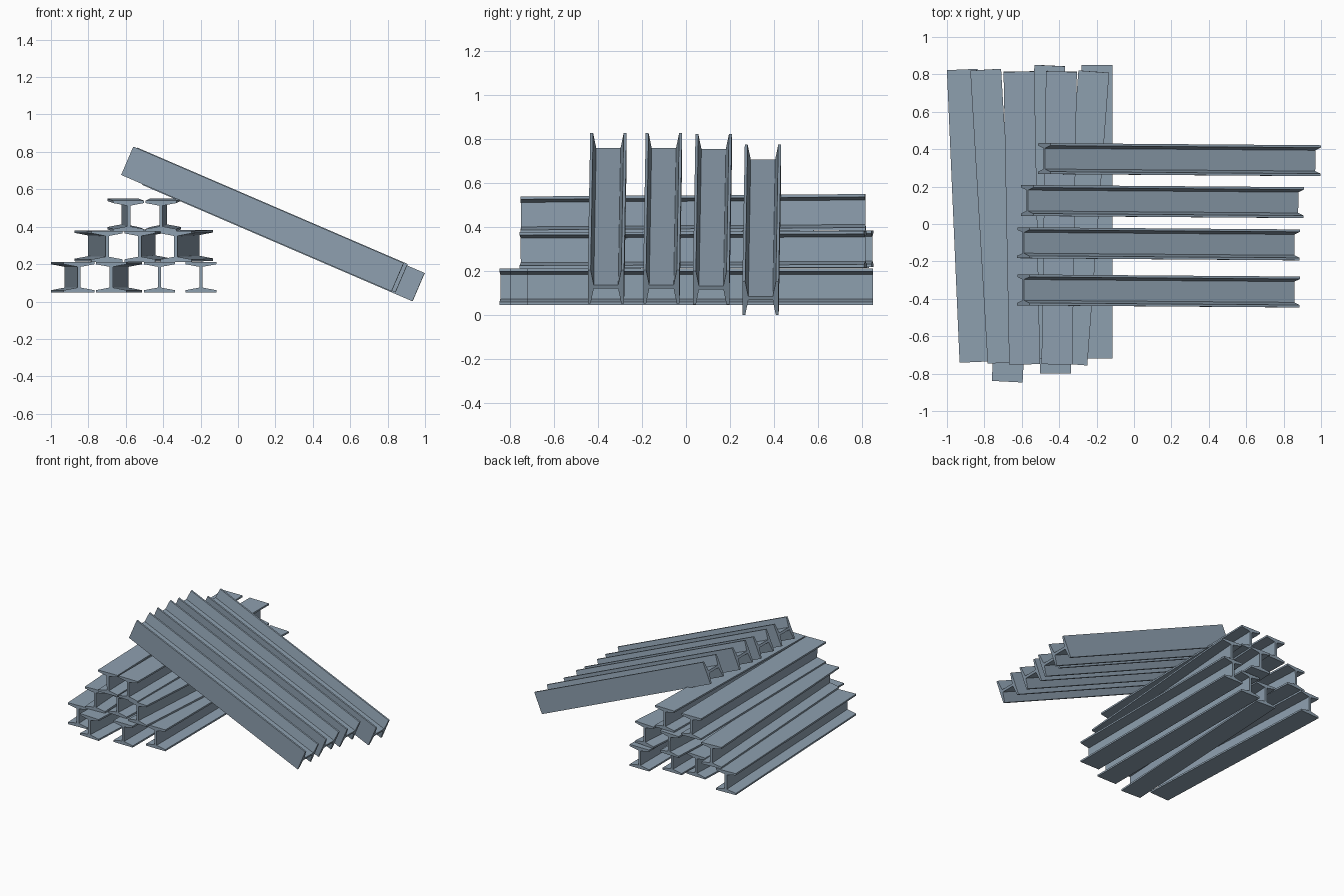
import bpy
import bmesh
from math import sin, cos, radians
from mathutils import Vector

if "Cube" in bpy.data.objects:
    bpy.data.objects.remove(bpy.data.objects["Cube"])

W, H, WEB = 0.0825, 0.0825, 0.009      # half flange width, half depth, half web
TIP, ROOT = 0.013, 0.027               # flange thickness at tip and at web

# Blue-grey steel
steel = bpy.data.materials.new("steel")
steel.diffuse_color = (0.27, 0.35, 0.43, 1)
steel.use_nodes = True
steel.node_tree.nodes["Principled BSDF"].inputs["Base Color"].default_value = steel.diffuse_color

# I-section with tapered flanges, mirrored from one quarter
quarter = [(W, H), (W, H - TIP), (WEB, H - ROOT)]
right = quarter + [(x, -z) for x, z in reversed(quarter)]
PROFILE = right + [(-x, z) for x, z in reversed(right)]


def beam(name, p0, p1, up):
    """Extrude the I-section from p0 to p1; up is the depth direction."""
    p0, p1 = Vector(p0), Vector(p1)
    d = (p1 - p0).normalized()
    side = d.cross(Vector(up)).normalized()
    depth = side.cross(d)
    n = len(PROFILE)
    verts = [p + side * x + depth * z for p in (p0, p1) for x, z in PROFILE]
    faces = [(i, (i + 1) % n, n + (i + 1) % n, n + i) for i in range(n)]
    # end caps: two flanges and the web
    for o in (0, n):
        for cap in ((0, 1, 2, 9, 10, 11), (2, 3, 8, 9), (3, 4, 5, 6, 7, 8)):
            faces.append([o + i for i in cap])
    me = bpy.data.meshes.new(name)
    # the web runs between profile points 2-3 and 8-9
    me.from_pydata(verts, [], faces)
    bm = bmesh.new()
    bm.from_mesh(me)
    bmesh.ops.recalc_face_normals(bm, faces=bm.faces)
    bm.to_mesh(me)
    bm.free()
    me.materials.append(steel)
    ob = bpy.data.objects.new(name, me)
    bpy.context.collection.objects.link(ob)


# Stacked beams: front x, y, z then back x, y, z
stack = {
    "bottom": [((-0.85, -0.738, 0.130), (-0.918, 0.826, 0.130)),
               ((-0.678, -0.843, 0.130), (-0.595, 0.73, 0.130)),
               ((-0.42, -0.80, 0.130), (-0.42, 0.77, 0.130)),
               ((-0.198, -0.72, 0.130), (-0.198, 0.85, 0.130))],
    "middle": [((-0.70, -0.742, 0.295), (-0.793, 0.825, 0.298)),
               ((-0.525, -0.72, 0.295), (-0.45, 0.847, 0.302)),
               ((-0.332, -0.75, 0.295), (-0.215, 0.815, 0.300))],
    "top": [((-0.585, -0.75, 0.457), (-0.615, 0.815, 0.468)),
            ((-0.412, -0.75, 0.457), (-0.388, 0.815, 0.468))],
}
for row, ends in stack.items():
    for i, (a, b) in enumerate(ends):
        beam(f"{row}_row_beam_{i + 1}", a, b, (0, 0, 1))

# Beams leaning on the stack, lying on their sides
ang, half = radians(23.3), 0.787
d = Vector((cos(ang), -0.007, -sin(ang))).normalized() * half
for i, c in enumerate([(0.243, 0.344, 0.388), (0.152, 0.120, 0.436),
                       (0.131, -0.106, 0.441), (0.131, -0.358, 0.441)]):
    c = Vector(c)
    beam(f"leaning_beam_{i + 1}", c - d, c + d, (0, 1, 0))
